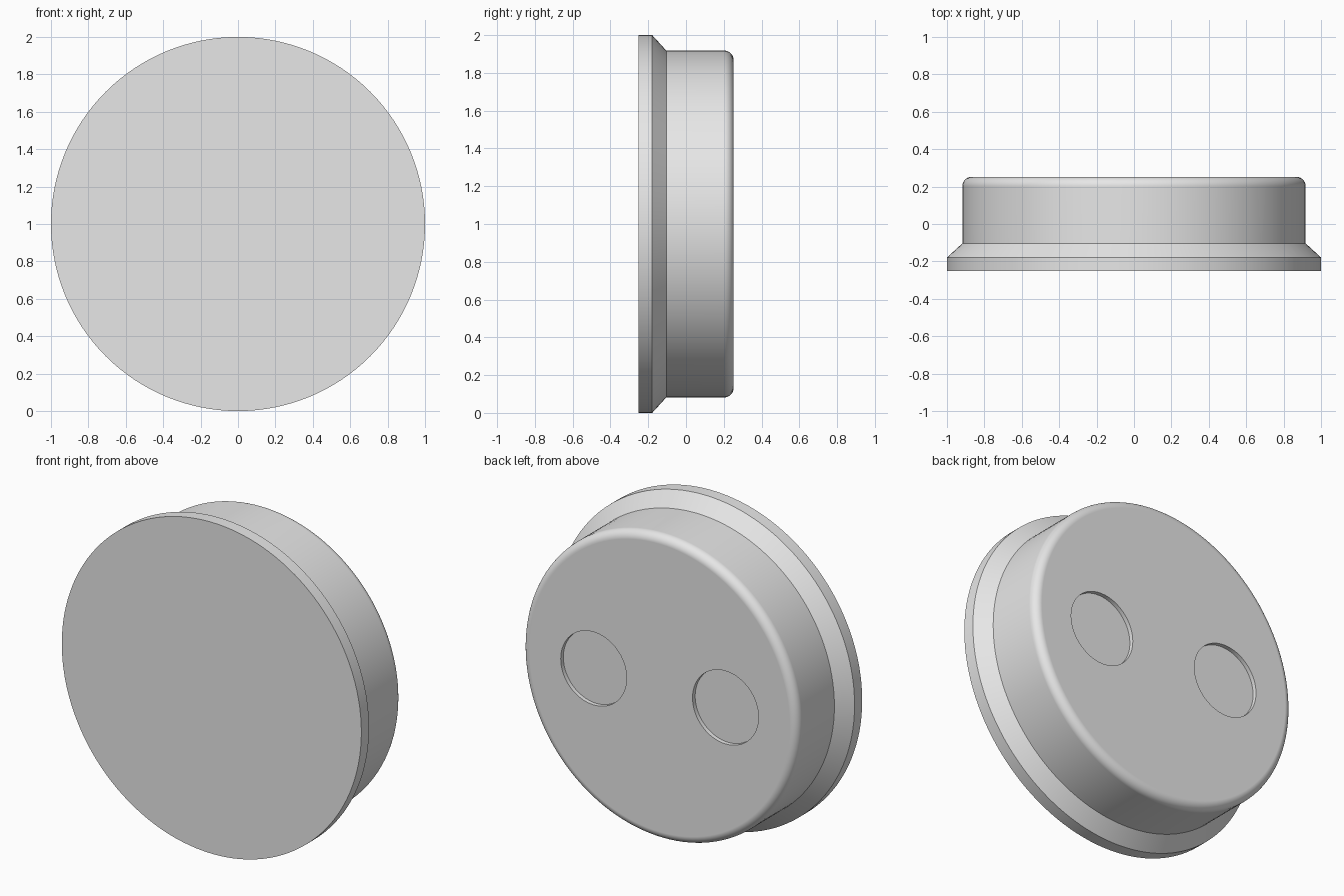
import bpy
import bmesh
import math
from mathutils import Matrix, Vector

if "Cube" in bpy.data.objects:
    bpy.data.objects.remove(bpy.data.objects["Cube"], do_unlink=True)

HALF = 0.252         # half of the depth along y
BODY_R = 0.918
FILLET = 0.05
SEGMENTS = 128
AXIS_Z = 1.0

grey = bpy.data.materials.new("light_grey")
grey.use_nodes = True
grey.diffuse_color = (0.8, 0.8, 0.8, 1)
grey.node_tree.nodes["Principled BSDF"].inputs["Base Color"].default_value = (0.8, 0.8, 0.8, 1)


def add_object(name, bm):
    bmesh.ops.recalc_face_normals(bm, faces=bm.faces)
    mesh = bpy.data.meshes.new(name)
    bm.to_mesh(mesh)
    bm.free()
    mesh.materials.append(grey)
    obj = bpy.data.objects.new(name, mesh)
    bpy.context.collection.objects.link(obj)
    return obj


def lathe(name, profile):
    """Spin (radius, y) points round the y axis and close both ends."""
    bm = bmesh.new()
    verts = [bm.verts.new((r, y, AXIS_Z)) for r, y in profile]
    edges = [bm.edges.new(pair) for pair in zip(verts, verts[1:])]
    bmesh.ops.spin(bm, geom=verts + edges, cent=(0, 0, AXIS_Z), axis=(0, 1, 0),
                   angle=math.tau, steps=SEGMENTS)
    bmesh.ops.remove_doubles(bm, verts=bm.verts, dist=0.0001)
    bmesh.ops.holes_fill(bm, edges=bm.edges, sides=0)
    return add_object(name, bm)


# Round plug: front flange, chamfer, then a body with a rounded back rim
profile = [(1.0, -HALF), (1.0, -0.179), (BODY_R, -0.104)]
for i in range(11):
    a = math.pi / 2 * i / 10
    profile.append((BODY_R - FILLET + FILLET * math.cos(a),
                    HALF - FILLET + FILLET * math.sin(a)))
plug = lathe("round_plug", profile)

# Two shallow round recesses in the back face
bm = bmesh.new()
for side in (-1, 1):
    place = Matrix.Translation(Vector((side * 0.44, HALF, AXIS_Z)))
    bmesh.ops.create_cone(bm, cap_ends=True, segments=64, radius1=0.22, radius2=0.22,
                          depth=0.05, matrix=place @ Matrix.Rotation(math.pi / 2, 4, "X"))
cutter = add_object("recess_cutter", bm)
cutter.hide_render = True

bpy.ops.object.select_all(action="DESELECT")
plug.select_set(True)
bpy.context.view_layer.objects.active = plug
cut = plug.modifiers.new("recesses", "BOOLEAN")
cut.operation = "DIFFERENCE"
cut.solver = "EXACT"
cut.object = cutter
bpy.ops.object.modifier_apply(modifier=cut.name)
bpy.data.objects.remove(cutter, do_unlink=True)

# Smooth sides with crisp edges and flat end faces
bpy.ops.object.shade_smooth_by_angle(angle=math.radians(30))
weighted = plug.modifiers.new("flat_ends", "WEIGHTED_NORMAL")
weighted.keep_sharp = True
